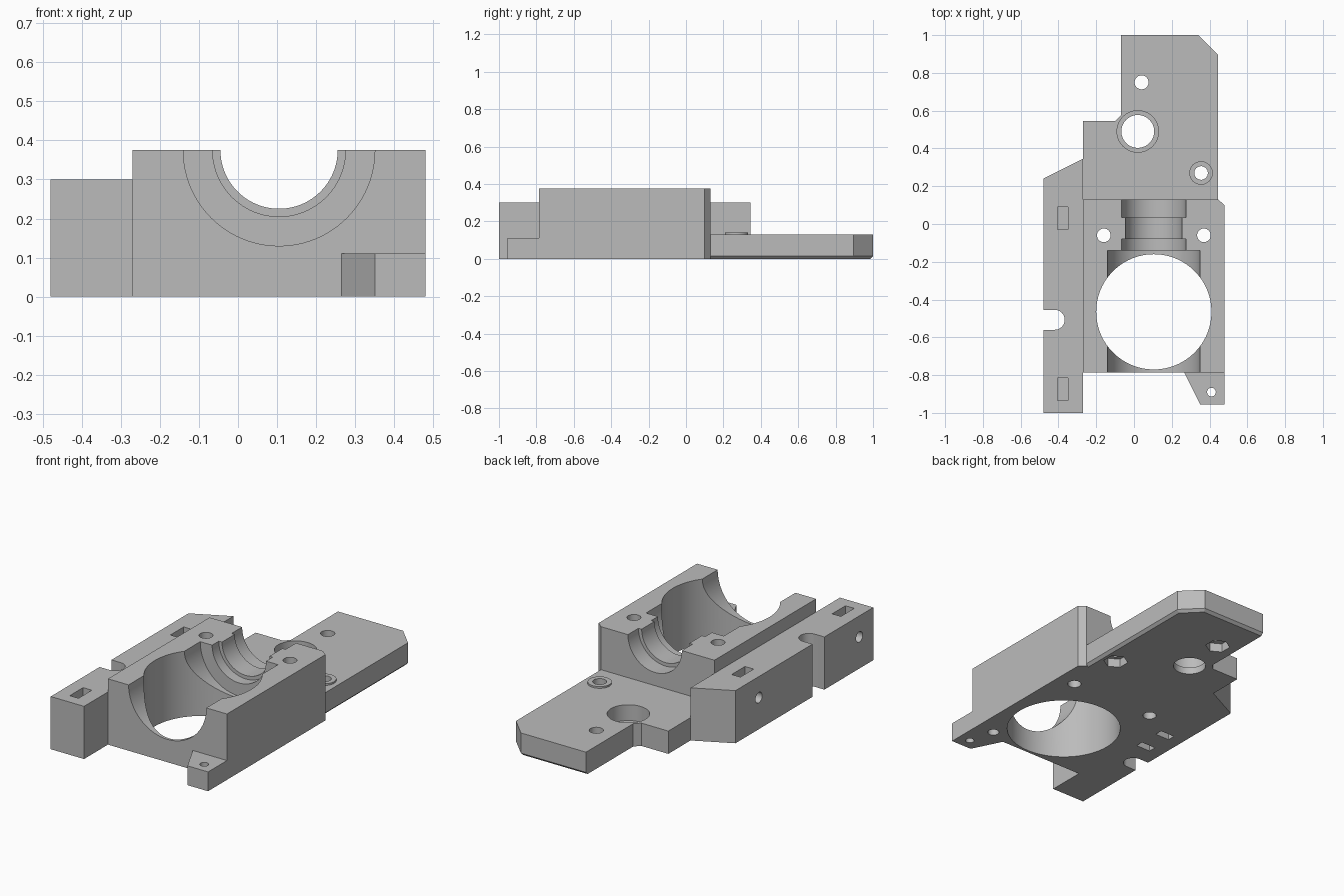
import bpy, bmesh, math
from mathutils import Matrix, Vector

cube = bpy.data.objects.get("Cube")
if cube:
    bpy.data.objects.remove(cube, do_unlink=True)

GREY = (0.5, 0.5, 0.5, 1)
mat = bpy.data.materials.new("mid grey")
mat.use_nodes = True
mat.diffuse_color = GREY
mat.node_tree.nodes["Principled BSDF"].inputs["Base Color"].default_value = GREY


def make(name, bm):
    bmesh.ops.recalc_face_normals(bm, faces=bm.faces)
    mesh = bpy.data.meshes.new(name)
    bm.to_mesh(mesh)
    bm.free()
    mesh.materials.append(mat)
    ob = bpy.data.objects.new(name, mesh)
    bpy.context.collection.objects.link(ob)
    return ob


def prism(name, pts, z0, z1, chamfer=None):
    """Extrude a plan outline; optionally chamfer chosen bottom edges."""
    bm = bmesh.new()
    face = bm.faces.new([bm.verts.new((x, y, z0)) for x, y in pts])
    top = bmesh.ops.extrude_face_region(bm, geom=[face])["geom"]
    bmesh.ops.translate(bm, vec=(0, 0, z1 - z0),
                        verts=[v for v in top if isinstance(v, bmesh.types.BMVert)])
    if chamfer:
        edges = [e for e in bm.edges if all(v.co.z < z0 + 0.001 for v in e.verts)
                 and chamfer((e.verts[0].co + e.verts[1].co) / 2)]
        bmesh.ops.bevel(bm, geom=edges, offset=0.015, segments=1, affect='EDGES')
    return make(name, bm)


def box(x, y, w, d, z0, z1):
    w, d = w / 2, d / 2
    return prism("cutter", [(x - w, y - d), (x + w, y - d), (x + w, y + d), (x - w, y + d)], z0, z1)


def rod(start, end, r, sides=48, name="cutter"):
    """Cylinder between two points."""
    a, b = Vector(start), Vector(end)
    turn = (b - a).to_track_quat('Z', 'Y').to_matrix().to_4x4()
    bm = bmesh.new()
    bmesh.ops.create_cone(bm, cap_ends=True, segments=sides, radius1=r, radius2=r,
                          depth=(b - a).length,
                          matrix=Matrix.Translation((a + b) / 2) @ turn)
    return make(name, bm)


def hole(x, y, r, z0=-0.1, z1=0.6, sides=48):
    return rod((x, y, z0), (x, y, z1), r, sides)


def cut(ob, cutters):
    """Subtract the cutters, bake the result and drop the helpers."""
    for c in cutters:
        c.hide_render = True
        mod = ob.modifiers.new("cut", 'BOOLEAN')
        mod.operation, mod.solver, mod.object = 'DIFFERENCE', 'EXACT', c
    deps = bpy.context.evaluated_depsgraph_get()
    baked = bpy.data.meshes.new_from_object(ob.evaluated_get(deps))
    ob.modifiers.clear()
    ob.data = baked
    for c in cutters:
        bpy.data.objects.remove(c, do_unlink=True)
    bpy.ops.object.select_all(action='DESELECT')
    ob.select_set(True)
    bpy.context.view_layer.objects.active = ob
    bpy.ops.object.shade_smooth_by_angle(angle=math.radians(25))


LEFT, STEP, RIGHT = -0.48, -0.27, 0.48
FRONT, BACK, TOP = -0.785, 0.13, 0.375
AXIS = 0.105

# Main saddle block with stepped half-round channel and round well
block = prism("saddle_block", [(STEP, FRONT), (RIGHT, FRONT), (RIGHT, 0.1),
                               (0.445, BACK), (STEP, BACK)], 0, TOP)
channel = [(-1.0, -0.14, 0.245), (-0.2, -0.08, 0.17), (-0.2, 0.3, 0.15), (0.035, 0.3, 0.17)]
cutters = [rod((AXIS, y0, TOP), (AXIS, y1, TOP), r, 96) for y0, y1, r in channel]
cutters += [hole(AXIS, -0.465, 0.305, sides=96),
            hole(-0.16, -0.06, 0.036), hole(0.37, -0.06, 0.036),
            hole(0.37, -0.74, 0.03, -0.1, 0.1)]
cut(block, cutters)

# Side rail with cable notch, nut slots and cross bolt holes
rail = prism("side_rail", [(LEFT, -1), (STEP, -1), (STEP, 0.345), (LEFT, 0.24)], 0, 0.3)
cutters = [box(-0.5, -0.507, 0.16, 0.106, -0.1, 0.6), hole(-0.42, -0.507, 0.053)]
for y in (0.03, -0.875):
    cutters += [box(-0.378, y, 0.055, 0.12, 0.12, 0.6),
                rod((-0.6, y, 0.18), (-0.31, y, 0.18), 0.03)]
for y in (-0.17, -0.33):
    cutters.append(box(-0.36, y, 0.09, 0.045, -0.1, 0.1))
cut(rail, cutters)

# Thin rear plate with counterbored hole and hex nut pockets below
plate = prism("rear_plate", [(STEP, BACK), (0.445, BACK), (0.445, 0.895), (0.34, 1),
                             (-0.07, 1), (-0.07, 0.575), (-0.1, 0.545), (STEP, 0.545)],
              0, 0.13, chamfer=lambda m: m.x > 0.38 or m.y > 0.99)
cut(plate, [hole(0.02, 0.49, 0.087), hole(0.02, 0.49, 0.11, 0.04),
            hole(0.04, 0.75, 0.037), hole(0.04, 0.75, 0.066, -0.1, 0.05, 6),
            hole(0.355, 0.27, 0.036), hole(0.355, 0.27, 0.066, -0.1, 0.05, 6)])

# Raised washer boss on the plate
boss = rod((0.355, 0.27, 0.13), (0.355, 0.27, 0.14), 0.062, name="washer_boss")
cut(boss, [hole(0.355, 0.27, 0.036)])

# Front mounting tab
tab = prism("front_tab", [(0.265, FRONT), (0.35, -0.955), (RIGHT, -0.955), (RIGHT, FRONT)], 0, 0.11)
cut(tab, [hole(0.41, -0.89, 0.023)])
